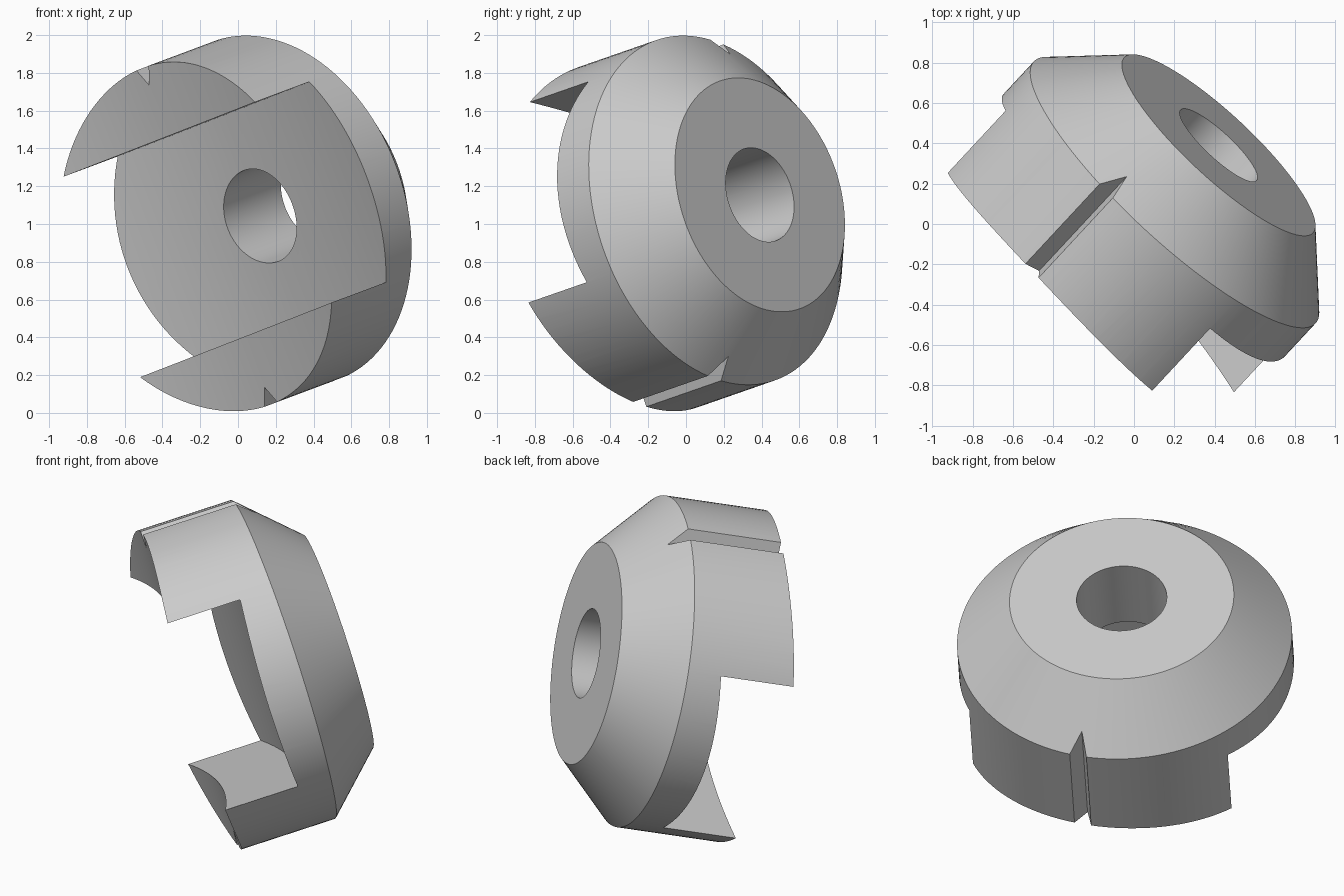
import bpy, bmesh, math
from mathutils import Matrix, Vector

cube = bpy.data.objects.get("Cube")
if cube:
    bpy.data.objects.remove(cube, do_unlink=True)

R, BORE, CAP_R, CAP_Z = 0.954, 0.257, 0.639, 0.33
SLOT = 0.568          # half width of the slot
SEGMENTS = 128

steel = bpy.data.materials.new("plain_grey")
steel.use_nodes = True
grey = (0.6, 0.6, 0.6, 1)
steel.diffuse_color = grey
steel.node_tree.nodes["Principled BSDF"].inputs["Base Color"].default_value = grey


def finish(name, bm):
    bmesh.ops.recalc_face_normals(bm, faces=bm.faces)
    mesh = bpy.data.meshes.new(name)
    bm.to_mesh(mesh)
    bm.free()
    mesh.materials.append(steel)
    obj = bpy.data.objects.new(name, mesh)
    bpy.context.collection.objects.link(obj)
    return obj


def lathe(name, profile):
    """Closed (radius, height) profile turned about z."""
    bm = bmesh.new()
    rings = []
    for i in range(SEGMENTS):
        a = math.tau * i / SEGMENTS
        rings.append([bm.verts.new((r * math.cos(a), r * math.sin(a), z)) for r, z in profile])
    n = len(profile)
    for i in range(SEGMENTS):
        p, q = rings[i], rings[(i + 1) % SEGMENTS]
        for j in range(n):
            k = (j + 1) % n
            bm.faces.new((p[j], q[j], q[k], p[k]))
    return finish(name, bm)


def prism(name, points, direction):
    """Polygon of 3D points extruded along a direction."""
    bm = bmesh.new()
    face = bm.faces.new([bm.verts.new(p) for p in points])
    out = bmesh.ops.extrude_face_region(bm, geom=[face])
    verts = [v for v in out["geom"] if isinstance(v, bmesh.types.BMVert)]
    bmesh.ops.translate(bm, verts=verts, vec=direction)
    return finish(name, bm)


def curved_cutter(name, top, half_width):
    """Everything below a gently arched sheet, curved along x."""
    xs = [-1.2 + 0.05 * i for i in range(49)]
    pts = [(x, -half_width, top - x * x / 8) for x in xs]
    pts += [(1.2, -half_width, -1.5), (-1.2, -half_width, -1.5)]
    return prism(name, pts, (0, 2 * half_width, 0))


# Turned body with bore and tapered back
body = lathe("coupling_body", [(BORE, -0.9), (R, -0.9), (R, 0), (CAP_R, CAP_Z), (BORE, CAP_Z)])

# Arched lug ends, slot between the lugs, and a V groove on each lug
cutters = [curved_cutter("lug_end_cutter", -0.557, 1.2),
           curved_cutter("slot_cutter", -0.122, SLOT)]
for side in (-1, 1):
    cutters.append(prism("groove_cutter", [(0, side * (R - 0.098), -1.2),
                                           (0.1, side * (R + 0.098), -1.2),
                                           (-0.1, side * (R + 0.098), -1.2)], (0, 0, 2)))

bpy.context.view_layer.objects.active = body
for cutter in cutters:
    cutter.hide_render = True
    mod = body.modifiers.new("cut", "BOOLEAN")
    mod.operation = "DIFFERENCE"
    mod.solver = "EXACT"
    mod.object = cutter
    bpy.ops.object.modifier_apply(modifier=mod.name)
    bpy.data.objects.remove(cutter, do_unlink=True)

# Smooth curved faces, sharp edges
bpy.ops.object.select_all(action="DESELECT")
body.select_set(True)
bpy.ops.object.shade_smooth_by_angle(angle=math.radians(20))

# Tilt the part into its pose
axis = Vector((0.66, 0.71, 0.247)).normalized()
along = Vector((0.657, -0.709, 0.256))
across = axis.cross(along).normalized()
along = across.cross(axis)
pose = Matrix((along, across, axis)).transposed().to_4x4()
body.data.transform(Matrix.Translation((0.202, 0.157, 1.073)) @ pose)
